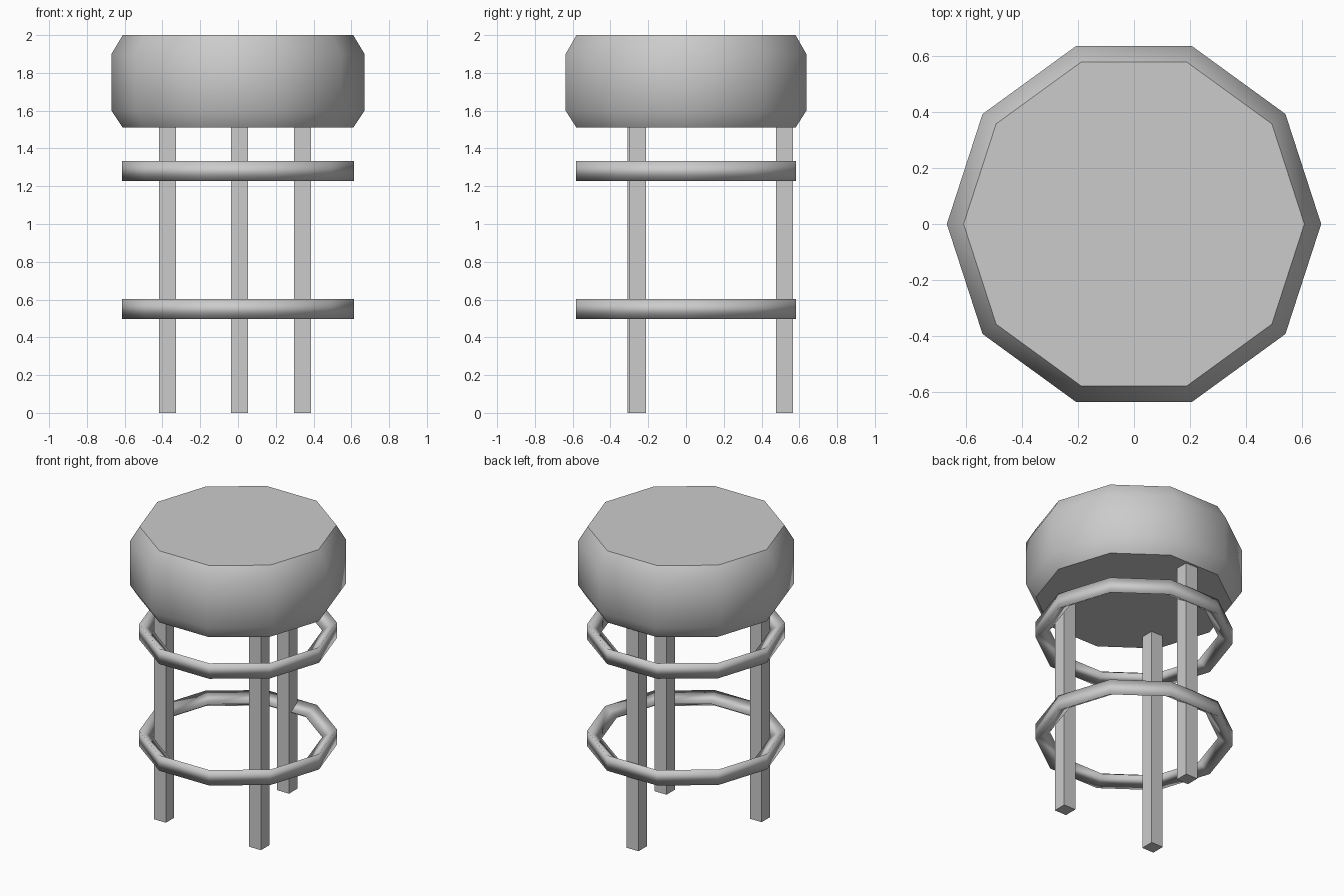
import bpy, math

if "Cube" in bpy.data.objects:
    bpy.data.objects.remove(bpy.data.objects["Cube"])

SIDES = 10


def lathe(name, profile, close_loop):
    """Spin a radius/height profile into a ten-sided object."""
    verts, faces = [], []
    n = len(profile)
    for i in range(SIDES):
        a = i * math.tau / SIDES
        verts += [(r * math.cos(a), r * math.sin(a), z) for r, z in profile]
    for i in range(SIDES):
        j = (i + 1) % SIDES
        for k in range(n if close_loop else n - 1):
            m = (k + 1) % n
            faces.append((i * n + k, j * n + k, j * n + m, i * n + m))
    if not close_loop:
        faces.append([i * n for i in reversed(range(SIDES))])
        faces.append([i * n + n - 1 for i in range(SIDES)])
    mesh = bpy.data.meshes.new(name)
    mesh.from_pydata(verts, [], faces)
    obj = bpy.data.objects.new(name, mesh)
    bpy.context.collection.objects.link(obj)
    return obj


def smooth(obj, degrees):
    bpy.ops.object.select_all(action='DESELECT')
    obj.select_set(True)
    bpy.context.view_layer.objects.active = obj
    bpy.ops.object.shade_smooth_by_angle(angle=math.radians(degrees))


# Chamfered cushion
seat = lathe("seat", [(0.61, 1.51), (0.67, 1.60), (0.67, 1.90), (0.61, 2.0)], False)
smooth(seat, 34)

# Two rings with a triangular section, flat side outwards
for name, z in (("lower_ring", 0.55), ("upper_ring", 1.28)):
    ring = lathe(name, [(0.613, z - 0.053), (0.613, z + 0.053), (0.522, z)], True)
    smooth(ring, 180)

# Three square legs
LEG = 0.09
LEG_HEIGHT = 1.51
for name, x, y in (("front_left_leg", -0.373, -0.266),
                   ("front_right_leg", 0.341, -0.258),
                   ("back_leg", 0.008, 0.521)):
    bpy.ops.mesh.primitive_cube_add(size=1, location=(x, y, LEG_HEIGHT / 2))
    leg = bpy.context.object
    leg.name = name
    leg.scale = (LEG, LEG, LEG_HEIGHT)
